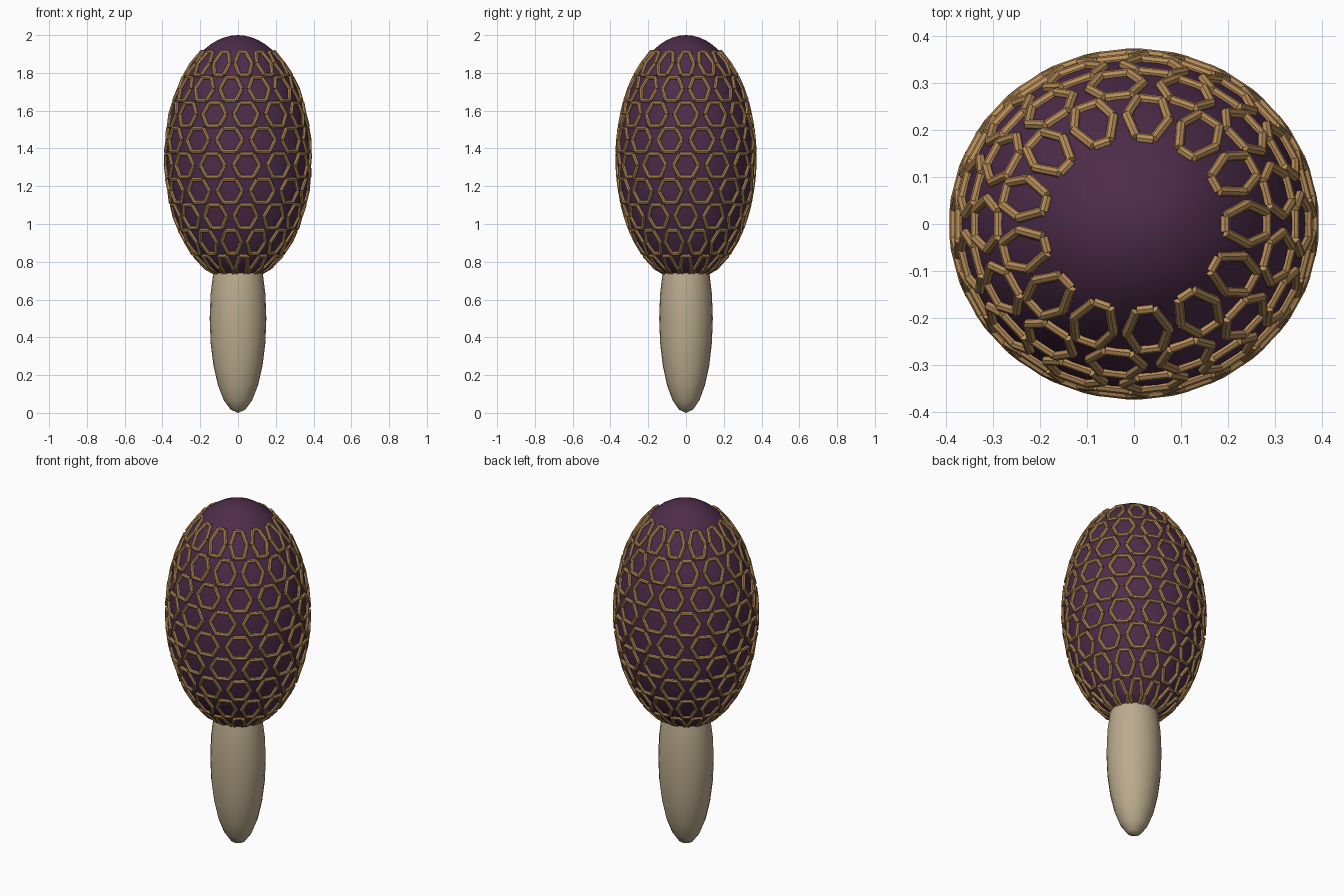
import bpy, bmesh, math
from mathutils import Vector, Matrix

if "Cube" in bpy.data.objects:
    bpy.data.objects.remove(bpy.data.objects["Cube"], do_unlink=True)

CAP_CENTRE = Vector((0, 0, 1.35))
CAP_SIZE = Vector((0.38, 0.36, 0.65))


def material(name, colour):
    mat = bpy.data.materials.new(name)
    mat.use_nodes = True
    mat.diffuse_color = (*colour, 1)
    mat.node_tree.nodes["Principled BSDF"].inputs["Base Color"].default_value = (*colour, 1)
    return mat


def make_object(name, bm, mat, smooth):
    mesh = bpy.data.meshes.new(name)
    bm.to_mesh(mesh)
    bm.free()
    mesh.materials.append(mat)
    for face in mesh.polygons:
        face.use_smooth = smooth
    obj = bpy.data.objects.new(name, mesh)
    bpy.context.collection.objects.link(obj)
    return obj


def ellipsoid(name, centre, size, segments, rings, mat):
    bm = bmesh.new()
    bmesh.ops.create_uvsphere(bm, u_segments=segments, v_segments=rings, radius=1,
                              matrix=Matrix.LocRotScale(centre, None, size))
    return make_object(name, bm, mat, True)


def cap_point(angle, z):
    """Point just above the cap surface at a given angle and height."""
    h = (z - CAP_CENTRE.z) / CAP_SIZE.z
    r = 1.01 * math.sqrt(max(0, 1 - h * h))
    return Vector((CAP_SIZE.x * r * math.cos(angle), CAP_SIZE.y * r * math.sin(angle), z))


def add_rod(bm, a, b, radius):
    axis = b - a
    turn = axis.to_track_quat('Z', 'Y')
    bmesh.ops.create_cone(bm, cap_ends=True, segments=8, radius1=radius, radius2=radius,
                          depth=axis.length, matrix=Matrix.LocRotScale((a + b) / 2, turn, None))


purple = material("dark purple", (0.075, 0.025, 0.068))
tan = material("ridge tan", (0.48, 0.27, 0.10))
beige = material("stem beige", (0.50, 0.41, 0.27))

# Stem and cap
ellipsoid("stem", Vector((0, 0, 0.5)), Vector((0.15, 0.142, 0.5)), 24, 12, beige)
ellipsoid("cap", CAP_CENTRE, CAP_SIZE, 48, 32, purple)

# Staggered rows of hexagonal ridges wrapped around the cap
ROWS, COUNT, HEX = 9, 13, 0.07
bm = bmesh.new()
for row in range(ROWS):
    z = 0.77 + 0.135 * row
    for i in range(COUNT):
        angle = math.tau * (i + 0.5 * (row % 2)) / COUNT
        corners = []
        for k in range(6):
            t = math.tau * k / 6
            corners.append(cap_point(angle + HEX / CAP_SIZE.x * math.cos(t),
                                     z + HEX * math.sin(t)))
        for k in range(6):
            add_rod(bm, corners[k], corners[(k + 1) % 6], 0.011)
make_object("cap_ridges", bm, tan, False)
